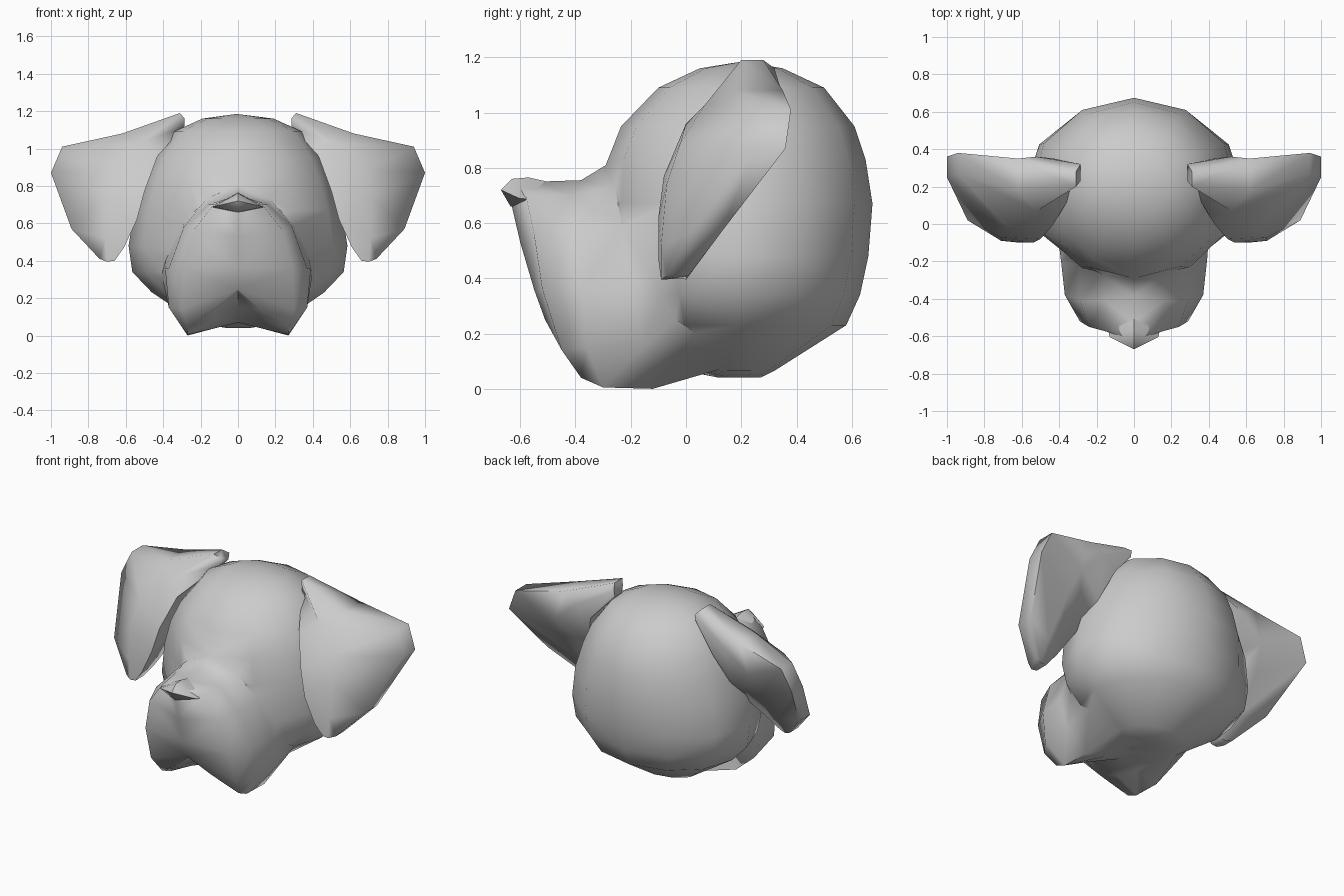
import bpy, bmesh, math


def smooth(ob, angle):
    bpy.ops.object.select_all(action='DESELECT')
    ob.select_set(True)
    bpy.context.view_layer.objects.active = ob
    bpy.ops.object.shade_smooth_by_angle(angle=math.radians(angle))


def finish(name, bm, angle=60):
    bmesh.ops.remove_doubles(bm, verts=bm.verts[:], dist=0.001)
    bmesh.ops.recalc_face_normals(bm, faces=bm.faces[:])
    mesh = bpy.data.meshes.new(name)
    bm.to_mesh(mesh)
    bm.free()
    ob = bpy.data.objects.new(name, mesh)
    bpy.context.collection.objects.link(ob)
    smooth(ob, angle)
    return ob


def loft(name, rings, cap_start=True, angle=60):
    bm = bmesh.new()
    loops = [[bm.verts.new(p) for p in ring] for ring in rings]
    n = len(loops[0])
    for a, b in zip(loops, loops[1:]):
        for i in range(n):
            j = (i + 1) % n
            bm.faces.new((a[i], a[j], b[j], b[i]))
    if cap_start:
        bm.faces.new(loops[0])
    bm.faces.new(loops[-1])
    return finish(name, bm, angle)


# Skull: twelve-sided rings (z, half width, front y, back y)
levels = [(0.04, 0.07, 0.12, 0.27), (0.065, 0.22, -0.02, 0.32),
          (0.23, 0.46, -0.20, 0.58), (0.34, 0.565, -0.24, 0.63),
          (0.48, 0.585, -0.28, 0.66), (0.67, 0.555, -0.30, 0.675),
          (0.83, 0.505, -0.29, 0.65), (0.95, 0.45, -0.235, 0.61),
          (1.09, 0.345, -0.10, 0.50), (1.16, 0.19, 0.05, 0.35),
          (1.185, 0.01, 0.19, 0.21)]
skull_rings = []
for z, w, yf, yb in levels:
    ring = []
    for k in range(12):
        t = math.tau * k / 12
        ring.append((w * math.sin(t), (yf + yb) / 2 + (yb - yf) / 2 * math.cos(t), z))
    skull_rings.append(ring)
head = loft("head", skull_rings)

# Muzzle: half sections from top centre, round the jowl, to the groove below
notch = (0, -0.51, 0.25)
sections = [
    [(0, -0.62, 0.755), (0, -0.635, 0.68), (0, -0.60, 0.53), (0, -0.55, 0.36),
     notch, notch, notch, notch],
    [(0, -0.53, 0.75), (0.13, -0.58, 0.70), (0.24, -0.55, 0.56), (0.29, -0.52, 0.36),
     (0.30, -0.45, 0.14), (0.27, -0.38, 0.04), (0.12, -0.44, 0.14), (0, -0.44, 0.23)],
    [(0, -0.38, 0.755), (0.16, -0.41, 0.70), (0.29, -0.41, 0.58), (0.37, -0.38, 0.36),
     (0.37, -0.36, 0.15), (0.27, -0.30, 0.005), (0.12, -0.30, 0.08), (0, -0.30, 0.15)],
    [(0, -0.29, 0.81), (0.17, -0.27, 0.73), (0.30, -0.23, 0.59), (0.39, -0.20, 0.36),
     (0.37, -0.16, 0.15), (0.27, -0.12, 0.0), (0.12, -0.12, 0.04), (0, -0.12, 0.07)],
    [(0, -0.10, 0.82), (0.20, 0, 0.74), (0.33, 0, 0.60), (0.42, 0, 0.36),
     (0.37, 0.05, 0.19), (0.22, 0.12, 0.07), (0.12, 0.12, 0.07), (0, 0.12, 0.07)]]
muzzle_rings = [s + [(-x, y, z) for x, y, z in reversed(s[1:-1])] for s in sections]
muzzle = loft("muzzle", muzzle_rings, cap_start=False)

# Fuse muzzle into the skull so the shading flows across the join
union = head.modifiers.new("fuse", 'BOOLEAN')
union.operation = 'UNION'
union.solver = 'EXACT'
union.object = muzzle
bpy.context.view_layer.objects.active = head
bpy.ops.object.modifier_apply(modifier=union.name)
bpy.data.objects.remove(muzzle)
bm = bmesh.new()
bm.from_mesh(head.data)
bmesh.ops.triangulate(bm, faces=bm.faces[:])
bmesh.ops.remove_doubles(bm, verts=bm.verts[:], dist=0.04)
bm.to_mesh(head.data)
bm.free()
smooth(head, 85)

# Nose: small wedge overhanging the muzzle
bm = bmesh.new()
for p in [(0, -0.63, 0.76), (0, -0.57, 0.765), (0, -0.67, 0.72), (0, -0.635, 0.66),
          (0.13, -0.605, 0.69), (-0.13, -0.605, 0.69), (0, -0.48, 0.745),
          (0.15, -0.52, 0.68), (-0.15, -0.52, 0.68)]:
    bm.verts.new(p)
bmesh.ops.convex_hull(bm, input=bm.verts[:])
finish("nose", bm, 50)

# Ears: wedge flaps lofted down from the root, one rung per row;
# each rung is inner edge, middle and outer edge as (x, z, front y, back y)
rungs = [
    [(0.285, 1.12, 0.24, 0.31), (0.285, 1.16, 0.23, 0.32), (0.31, 1.19, 0.20, 0.28)],
    [(0.43, 0.96, 0.00, 0.35), (0.52, 1.03, 0.07, 0.36), (0.62, 1.08, 0.18, 0.35)],
    [(0.50, 0.77, -0.08, 0.27), (0.68, 0.89, -0.02, 0.34), (0.94, 1.01, 0.27, 0.38)],
    [(0.54, 0.62, -0.10, 0.15), (0.71, 0.74, -0.07, 0.25), (1.00, 0.87, 0.25, 0.36)],
    [(0.61, 0.47, -0.10, 0.03), (0.71, 0.52, -0.09, 0.08), (0.89, 0.57, 0.02, 0.13)],
    [(0.66, 0.40, -0.09, -0.01), (0.70, 0.395, -0.09, 0.00), (0.74, 0.41, -0.07, 0.01)]]
for side, label in ((1, "right"), (-1, "left")):
    rings = [[(side * x, yf, z) for x, z, yf, yb in r] +
             [(side * x, yb, z) for x, z, yf, yb in reversed(r)] for r in rungs]
    loft(label + "_ear", rings, angle=75)
